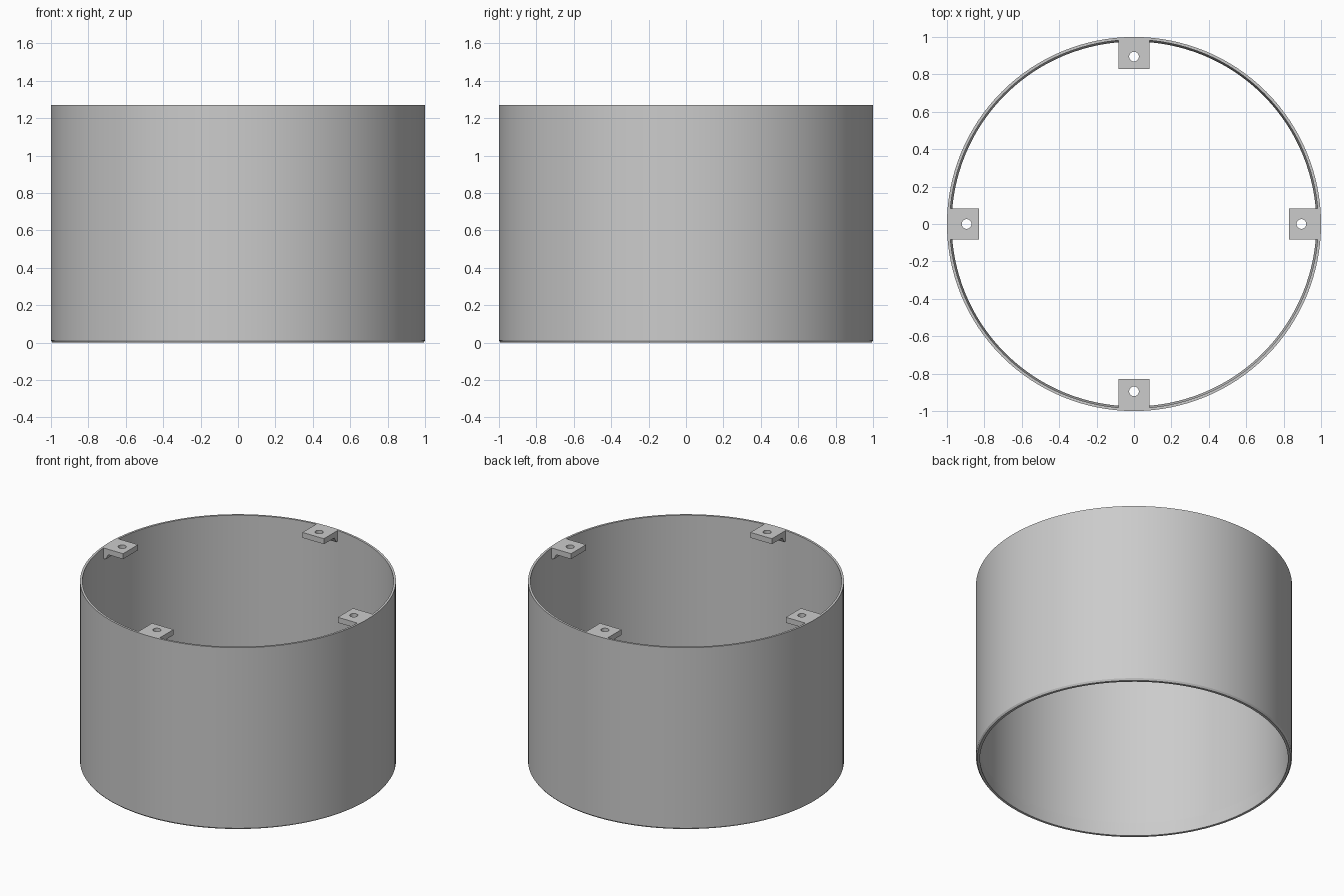
import bpy
import bmesh
from math import cos, sin, pi

cube = bpy.data.objects.get("Cube")
if cube:
    bpy.data.objects.remove(cube, do_unlink=True)

HEIGHT = 1.27
SEGMENTS = 128

grey = bpy.data.materials.new("plain grey")
grey.use_nodes = True
colour = (0.6, 0.6, 0.6, 1)
grey.diffuse_color = colour
grey.node_tree.nodes["Principled BSDF"].inputs["Base Color"].default_value = colour


def make_object(name, bm):
    bmesh.ops.recalc_face_normals(bm, faces=bm.faces)
    mesh = bpy.data.meshes.new(name)
    bm.to_mesh(mesh)
    bm.free()
    mesh.materials.append(grey)
    obj = bpy.data.objects.new(name, mesh)
    bpy.context.collection.objects.link(obj)
    return obj


def smooth(obj):
    bpy.ops.object.select_all(action='DESELECT')
    obj.select_set(True)
    bpy.context.view_layer.objects.active = obj
    bpy.ops.object.shade_smooth_by_angle(angle=0.09)


# Tube wall: closed (radius, height) section, chamfered foot, tapered inner lip
section = [(0.992, 0), (1, 0.012), (1, HEIGHT), (0.985, HEIGHT), (0.985, 0.1), (0.975, 0)]
bm = bmesh.new()
rings = []
for i in range(SEGMENTS):
    a = 2 * pi * i / SEGMENTS
    rings.append([bm.verts.new((r * cos(a), r * sin(a), z)) for r, z in section])
for i, ring in enumerate(rings):
    after = rings[(i + 1) % SEGMENTS]
    for j in range(len(section)):
        k = (j + 1) % len(section)
        bm.faces.new((ring[j], after[j], after[k], ring[k]))
smooth(make_object("tube_wall", bm))


# Mounting tab: flat ledge with a short leg against the wall, drilled through
def make_tab(name, angle):
    half = 0.083
    profile = [(0.83, HEIGHT), (0.987, HEIGHT), (0.987, HEIGHT - 0.075),
               (0.965, HEIGHT - 0.075), (0.945, HEIGHT - 0.038), (0.83, HEIGHT - 0.038)]
    bm = bmesh.new()
    face = bm.faces.new([bm.verts.new((x, -half, z)) for x, z in profile])
    side = bmesh.ops.extrude_face_region(bm, geom=[face])["geom"]
    bmesh.ops.translate(bm, vec=(0, 2 * half, 0),
                        verts=[v for v in side if isinstance(v, bmesh.types.BMVert)])
    tab = make_object(name, bm)

    bm = bmesh.new()
    bmesh.ops.create_cone(bm, cap_ends=True, segments=32, radius1=0.026,
                          radius2=0.026, depth=0.3)
    bmesh.ops.translate(bm, verts=bm.verts, vec=(0.895, 0, HEIGHT))
    cutter = make_object("hole_cutter", bm)
    cutter.hide_render = True

    cut = tab.modifiers.new("screw_hole", 'BOOLEAN')
    cut.operation = 'DIFFERENCE'
    cut.solver = 'EXACT'
    cut.object = cutter
    bpy.context.view_layer.objects.active = tab
    bpy.ops.object.modifier_apply(modifier=cut.name)
    bpy.data.objects.remove(cutter, do_unlink=True)
    tab.rotation_euler.z = angle


for n, label in enumerate(("left", "back", "right", "front")):
    make_tab(label + "_mounting_tab", n * pi / 2)
